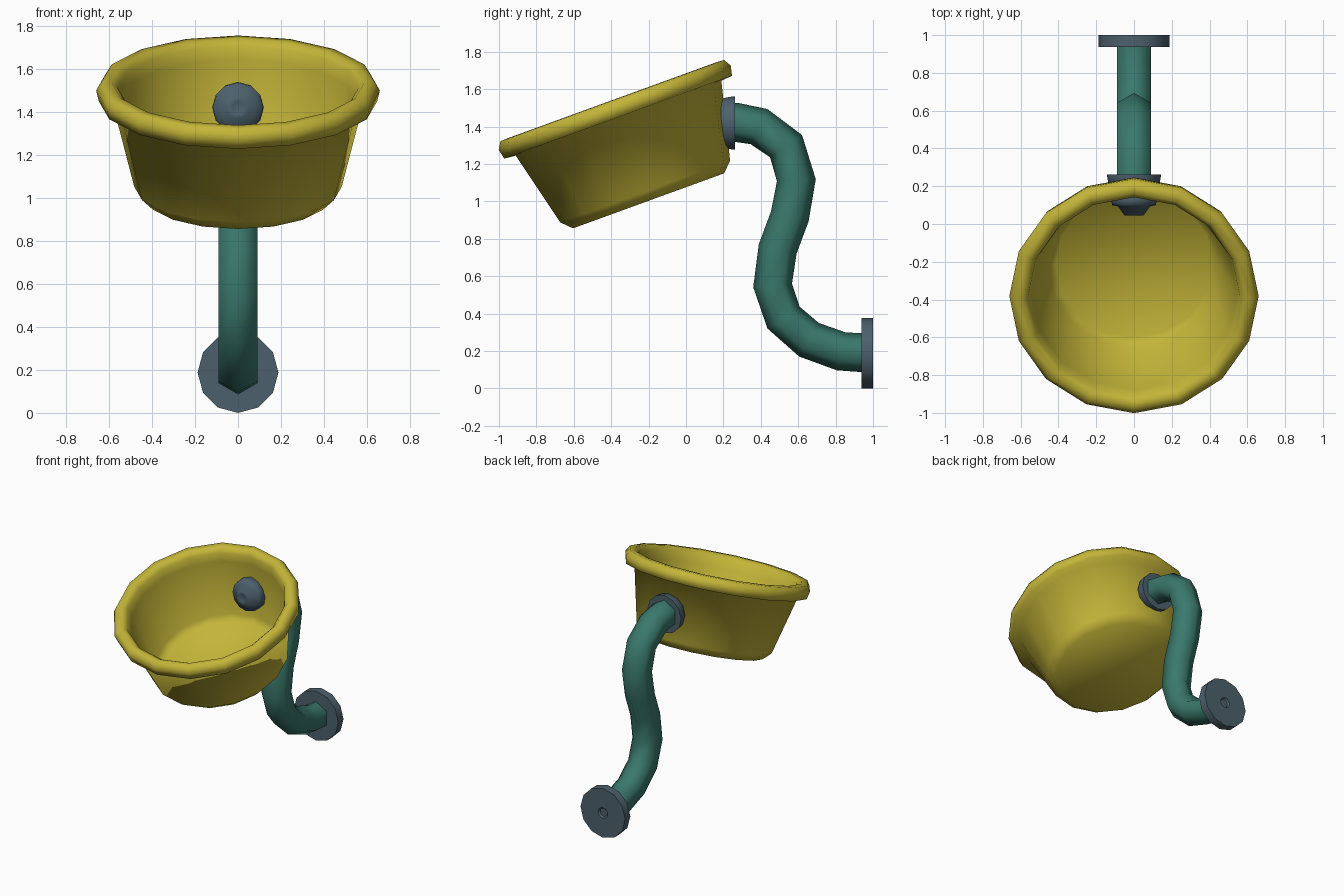
import bpy, bmesh, math
from mathutils import Vector, Matrix

if "Cube" in bpy.data.objects:
    bpy.data.objects.remove(bpy.data.objects["Cube"])


def material(name, color):
    m = bpy.data.materials.new(name)
    m.diffuse_color = (*color, 1)
    m.use_nodes = True
    m.node_tree.nodes["Principled BSDF"].inputs["Base Color"].default_value = m.diffuse_color
    return m


YELLOW = material("mustard yellow", (0.55, 0.46, 0.04))
TEAL = material("teal green", (0.042, 0.19, 0.15))
GREY = material("slate grey", (0.073, 0.118, 0.152))


def finish(name, bm, mat, angle, matrix=Matrix()):
    bmesh.ops.recalc_face_normals(bm, faces=bm.faces)
    mesh = bpy.data.meshes.new(name)
    bm.to_mesh(mesh)
    bm.free()
    mesh.materials.append(mat)
    mesh.transform(matrix)
    ob = bpy.data.objects.new(name, mesh)
    bpy.context.collection.objects.link(ob)
    bpy.ops.object.select_all(action='DESELECT')
    ob.select_set(True)
    bpy.context.view_layer.objects.active = ob
    bpy.ops.object.shade_smooth_by_angle(angle=math.radians(angle))
    return ob


def bridge(bm, rings):
    for a, b in zip(rings, rings[1:]):
        n = len(a)
        for i in range(n):
            bm.faces.new((a[i], a[(i + 1) % n], b[(i + 1) % n], b[i]))
    bm.faces.new(rings[0])
    bm.faces.new(rings[-1])


def lathe(name, profile, sides, mat, angle, matrix):
    """Revolve (radius, height) points around z and cap both ends."""
    bm = bmesh.new()
    rings = []
    for r, h in profile:
        turn = [2 * math.pi * i / sides for i in range(sides)]
        rings.append([bm.verts.new((r * math.cos(t), r * math.sin(t), h)) for t in turn])
    bridge(bm, rings)
    return finish(name, bm, mat, angle, matrix)


def tube(name, path, radius, sides, mat, angle):
    """Sweep a polygon along a (y, z) path."""
    bm = bmesh.new()
    pts = [Vector((0, y, z)) for y, z in path]
    side = Vector((1, 0, 0))
    rings = []
    for i, p in enumerate(pts):
        d = (pts[min(i + 1, len(pts) - 1)] - pts[max(i - 1, 0)]).normalized()
        up = side.cross(d)
        turn = [2 * math.pi * k / sides for k in range(sides)]
        rings.append([bm.verts.new(p + radius * (up * math.cos(t) + side * math.sin(t)))
                      for t in turn])
    bridge(bm, rings)
    return finish(name, bm, mat, angle)


# Tilted basin: outer wall, rolled rim, inner wall and floor
basin_profile = [(0.43, 0.0), (0.483, 0.053), (0.585, 0.47),
                 (0.648, 0.476), (0.66, 0.53), (0.636, 0.57), (0.59, 0.572),
                 (0.562, 0.545), (0.547, 0.48), (0.455, 0.07), (0.415, 0.032)]
tilt = Matrix.Translation((0, -0.2, 1.003)) @ Matrix.Rotation(math.radians(20), 4, 'X')
lathe("basin", basin_profile, 16, YELLOW, 100, tilt)

# Bent hexagonal drain pipe
tube("drain_pipe", [(0.22, 1.425), (0.27, 1.422), (0.39, 1.4), (0.535, 1.295),
                    (0.59, 1.113), (0.555, 0.92), (0.49, 0.745), (0.463, 0.55),
                    (0.522, 0.378), (0.658, 0.26), (0.83, 0.198), (0.96, 0.19)],
     0.104, 6, TEAL, 65)

# Fittings turned around the y axis (lathe height runs along +y)
along_y = Matrix.Rotation(math.radians(-90), 4, 'X')


def fitting(name, profile, z, angle):
    lathe(name, profile, 12, GREY, angle, Matrix.Translation((0, 0, z)) @ along_y)


# Collar outside the basin and drain nut inside it
fitting("pipe_collar", [(0.122, 0.185), (0.134, 0.205), (0.142, 0.25), (0.142, 0.262)],
        1.419, 50)
fitting("drain_nut", [(0.028, 0.055), (0.05, 0.045), (0.085, 0.093),
                      (0.116, 0.10), (0.12, 0.125), (0.12, 0.21)], 1.42, 100)

# Wall flange with a shallow centre dimple at the back
fitting("wall_flange", [(0.188, 0.938), (0.188, 1.0), (0.04, 1.0), (0.03, 0.988)], 0.188, 50)
